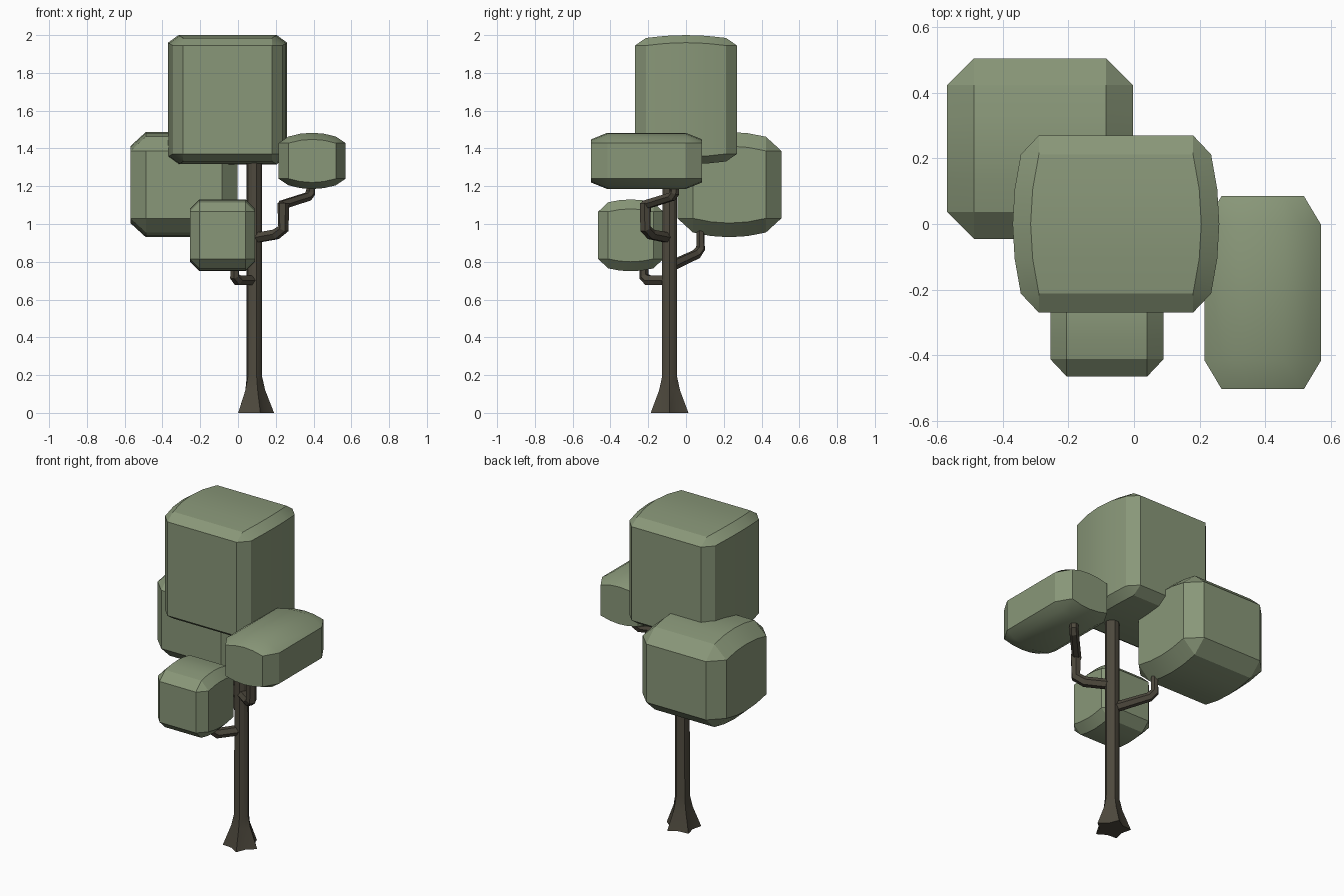
import bpy, bmesh, math
from mathutils import Vector

if "Cube" in bpy.data.objects:
    bpy.data.objects.remove(bpy.data.objects["Cube"])


def material(name, color):
    m = bpy.data.materials.new(name)
    m.diffuse_color = (*color, 1)
    m.use_nodes = True
    m.node_tree.nodes["Principled BSDF"].inputs["Base Color"].default_value = m.diffuse_color
    return m


LEAF = material("leaf_green", (0.25, 0.31, 0.19))
BARK = material("bark_brown", (0.075, 0.066, 0.047))


def finish(name, bm, mat, angle):
    bmesh.ops.recalc_face_normals(bm, faces=bm.faces)
    me = bpy.data.meshes.new(name)
    bm.to_mesh(me)
    bm.free()
    ob = bpy.data.objects.new(name, me)
    bpy.context.collection.objects.link(ob)
    me.materials.append(mat)
    bpy.ops.object.select_all(action='DESELECT')
    ob.select_set(True)
    bpy.context.view_layer.objects.active = ob
    bpy.ops.object.shade_smooth_by_angle(angle=math.radians(angle))
    return ob


def crown(name, lo, hi, chamfer, bulge, along_x=False):
    """Chamfered block lofted along y (or x), gently bulged sideways and in z."""
    lo, hi = Vector(lo), Vector(hi)
    mid, half = (lo + hi) / 2, (hi - lo) / 2
    a, u = (0, 1) if along_x else (1, 0)
    ca, cu, cz = chamfer[a], chamfer[u], chamfer[2]
    bm = bmesh.new()

    def vert(pa, pu, pz):
        p = mid.copy()
        p[a] += pa
        p[u] += pu
        p.z += pz
        return bm.verts.new(p)

    def rect(pa):
        hu, hz = half[u] - bulge[0] - cu, half.z - bulge[1] - cz
        return [vert(pa, s * hu, t * hz) for s, t in ((1, -1), (1, 1), (-1, 1), (-1, -1))]

    def octagon(t):
        hu, hz = half[u] - bulge[0] * t * t, half.z - bulge[1] * t * t
        iu, iz = hu - cu, hz - cz
        pts = ((iu, -hz), (hu, -iz), (hu, iz), (iu, hz),
               (-iu, hz), (-hu, iz), (-hu, -iz), (-iu, -hz))
        return [vert(t * (half[a] - ca), *p) for p in pts]

    rings = [octagon(t) for t in (-1, -0.5, 0, 0.5, 1)]
    for r, s in zip(rings, rings[1:]):
        for i in range(8):
            j = (i + 1) % 8
            bm.faces.new((r[i], r[j], s[j], s[i]))
    for ring, end in ((rings[0], rect(-half[a])), (rings[-1], rect(half[a]))):
        bm.faces.new(end)
        for i in range(4):
            bm.faces.new((end[i], ring[2 * i], ring[2 * i + 1]))
            bm.faces.new((end[i], ring[2 * i + 1], ring[(2 * i + 2) % 8], end[(i + 1) % 4]))
    return finish(name, bm, LEAF, 25)


# Leaf blocks
crown("top_foliage", (-0.37, -0.27, 1.316), (0.26, 0.27, 2.0),
      (0.055, 0.058, 0.04), (0.025, 0.015))
crown("back_foliage", (-0.57, -0.045, 0.93), (-0.003, 0.505, 1.487),
      (0.082, 0.082, 0.075), (0, 0.025))
crown("front_foliage", (-0.255, -0.465, 0.75), (0.09, -0.12, 1.13),
      (0.05, 0.053, 0.05), (0, 0.015))
crown("side_foliage", (0.215, -0.503, 1.185), (0.57, 0.085, 1.483),
      (0.052, 0.087, 0.035), (0, 0.02), along_x=True)

# Trunk with flared, lobed roots
bm = bmesh.new()
rings = []
for z, r_lobe, r_notch in ((0, 0.105, 0.07), (0.12, 0.058, 0.047),
                           (0.19, 0.042, 0.04), (1.4, 0.04, 0.04)):
    rings.append([bm.verts.new((0.086 + r * math.cos(k * math.pi / 5),
                                -0.087 + r * math.sin(k * math.pi / 5), z))
                  for k in range(10) for r in [(r_lobe, r_notch)[k % 2]]])
for r, s in zip(rings, rings[1:]):
    for i in range(10):
        j = (i + 1) % 10
        bm.faces.new((r[i], r[j], s[j], s[i]))
bm.faces.new(rings[0])
bm.faces.new(rings[-1])
finish("trunk", bm, BARK, 20)


def branch(name, points):
    """Six-sided tapering tube through (x, y, z, radius) points."""
    cu = bpy.data.curves.new(name, 'CURVE')
    cu.dimensions = '3D'
    cu.bevel_depth = 1
    cu.bevel_resolution = 1
    cu.use_fill_caps = True
    sp = cu.splines.new('POLY')
    sp.points.add(len(points) - 1)
    sp.use_smooth = False
    for p, (x, y, z, r) in zip(sp.points, points):
        p.co = (x, y, z, 1)
        p.radius = r
    cu.materials.append(BARK)
    bpy.context.collection.objects.link(bpy.data.objects.new(name, cu))


# Branches carrying the lower leaf blocks
branch("side_branch", [(0.085, -0.085, 0.925, 0.03), (0.2, -0.185, 0.945, 0.03),
                       (0.24, -0.215, 0.975, 0.03), (0.24, -0.215, 1.11, 0.032)])
branch("side_branch_tip", [(0.23, -0.22, 1.1, 0.026), (0.37, -0.075, 1.145, 0.026),
                           (0.385, -0.06, 1.165, 0.026), (0.385, -0.06, 1.26, 0.024)])
branch("front_branch", [(0.085, -0.085, 0.702, 0.03), (0.0, -0.2, 0.702, 0.03),
                        (-0.018, -0.222, 0.722, 0.027), (-0.018, -0.222, 0.82, 0.022)])
branch("back_branch", [(0.085, -0.085, 0.775, 0.03), (-0.065, 0.055, 0.84, 0.027),
                       (-0.085, 0.077, 0.87, 0.025), (-0.085, 0.077, 1.05, 0.018)])
